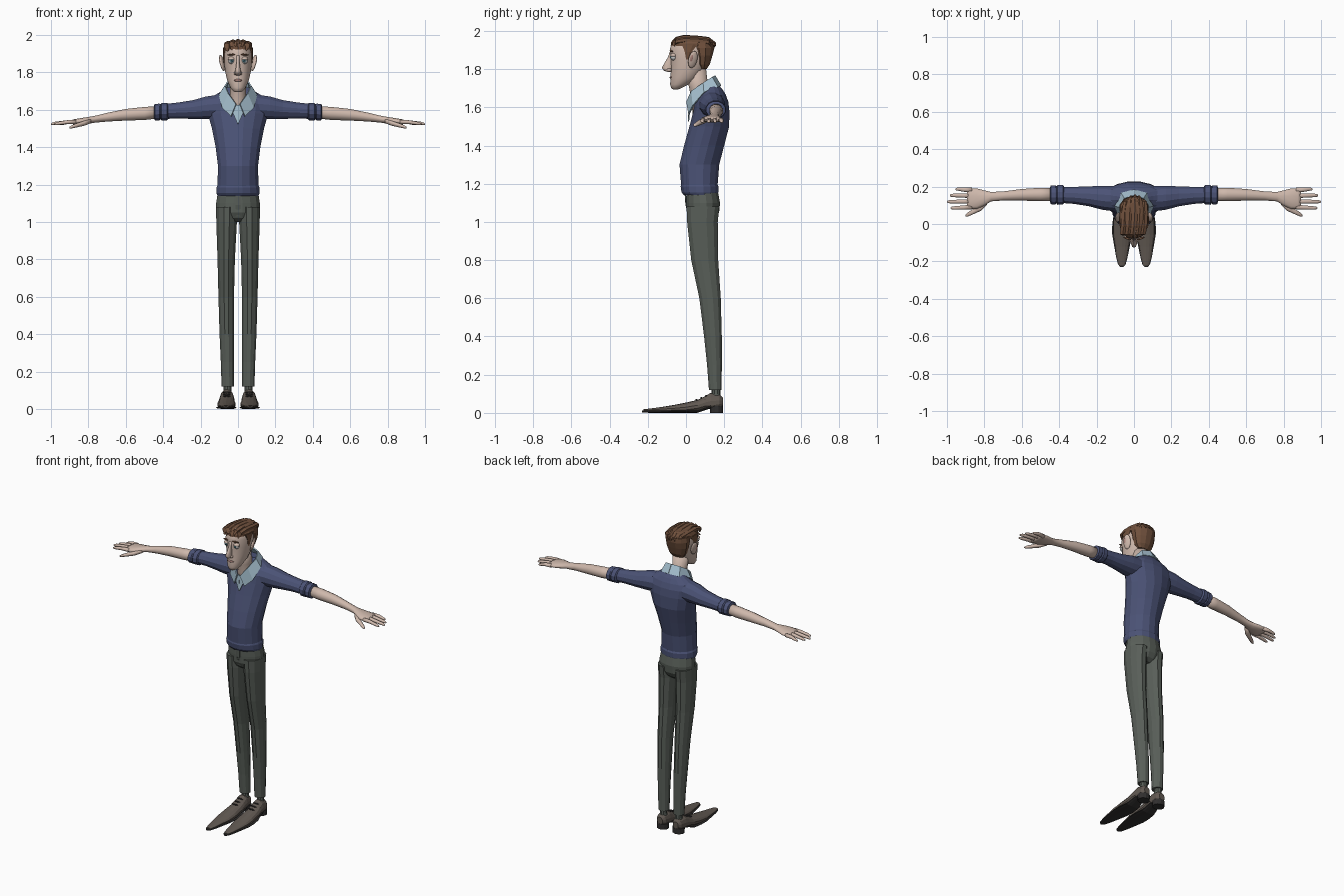
import bpy, bmesh
from math import cos, sin, pi, radians
from mathutils import Vector, Matrix


def material(name, rgb):
    m = bpy.data.materials.new(name)
    m.diffuse_color = (*rgb, 1)
    return m


NAVY = material("navy_wool", (0.07, 0.085, 0.18))
GREY = material("trouser_grey", (0.10, 0.115, 0.10))
SKIN = material("skin", (0.62, 0.48, 0.41))
HAIR = material("brown_hair", (0.16, 0.08, 0.045))
SHIRT = material("pale_blue", (0.38, 0.53, 0.63))
LEATHER = material("leather", (0.12, 0.10, 0.085))
DARK = material("dark", (0.03, 0.028, 0.028))
WHITE = material("eye_white", (0.8, 0.8, 0.8))
IRIS = material("iris", (0.1, 0.3, 0.38))
LIP = material("lip", (0.42, 0.24, 0.21))


def finish(name, bm, mat, mirror=False, smooth=False):
    bmesh.ops.recalc_face_normals(bm, faces=bm.faces)
    me = bpy.data.meshes.new(name)
    for f in bm.faces:
        f.smooth = smooth
    bm.to_mesh(me)
    bm.free()
    ob = bpy.data.objects.new(name, me)
    bpy.context.collection.objects.link(ob)
    me.materials.append(mat)
    if mirror:
        ob.modifiers.new("mirror", "MIRROR").use_mirror_merge = False
    return ob


def loft(name, axis, rings, mat, n=14, mirror=False, smooth=False):
    """Skin ellipses (position, centre1, centre2, radius1, radius2[, floor]) along an axis."""
    bm = bmesh.new()
    loops = []
    for a, c1, c2, r1, r2, *floor in rings:
        loop = []
        for i in range(n):
            t = 2 * pi * (i + 0.5) / n
            u, v = c1 + r1 * cos(t), c2 + r2 * sin(t)
            if floor:
                v = max(v, floor[0])
            loop.append(bm.verts.new({"x": (a, u, v), "y": (u, a, v), "z": (u, v, a)}[axis]))
        loops.append(loop)
    for p, q in zip(loops, loops[1:]):
        for i in range(n):
            j = (i + 1) % n
            bm.faces.new((p[i], p[j], q[j], q[i]))
    bm.faces.new(loops[0])
    bm.faces.new(loops[-1])
    return finish(name, bm, mat, mirror, smooth)


def ball(name, loc, scale, mat, rot=(0, 0, 0), mirror=False):
    bm = bmesh.new()
    bmesh.ops.create_uvsphere(bm, u_segments=14, v_segments=9, radius=1)
    r = Matrix.Rotation(rot[0], 4, "X") @ Matrix.Rotation(rot[1], 4, "Y") @ Matrix.Rotation(rot[2], 4, "Z")
    bm.transform(Matrix.Translation(loc) @ r @ Matrix.Diagonal((*scale, 1)))
    return finish(name, bm, mat, mirror, True)


def strip(name, top, bottom, mat, thick, mirror=True):
    """Sheet between two polylines, given thickness."""
    bm = bmesh.new()
    a = [bm.verts.new(p) for p in top]
    b = [bm.verts.new(p) for p in bottom]
    for i in range(len(a) - 1):
        bm.faces.new((a[i], a[i + 1], b[i + 1], b[i]))
    ob = finish(name, bm, mat, mirror)
    s = ob.modifiers.new("thickness", "SOLIDIFY")
    s.thickness, s.offset = thick, 0
    return ob


# Sweater body with hem band
loft("sweater_body", "z", [
    (1.19, 0, .070, .112, .097), (1.30, 0, .070, .109, .106), (1.40, 0, .095, .122, .107),
    (1.50, 0, .122, .142, .106), (1.58, 0, .133, .165, .096), (1.63, 0, .135, .172, .088),
    (1.665, 0, .138, .150, .072), (1.69, 0, .140, .105, .055), (1.72, 0, .135, .06, .035)], NAVY, 16)
loft("sweater_hem", "z", [
    (1.14, 0, .076, .112, .090), (1.155, 0, .073, .118, .098), (1.185, 0, .071, .117, .101),
    (1.197, 0, .070, .111, .096)], NAVY, 16)

# Sleeves and rolled cuffs
loft("sleeve", "x", [
    (.10, .135, 1.615, .070, .068), (.17, .140, 1.610, .066, .063), (.24, .148, 1.601, .055, .052),
    (.32, .153, 1.596, .047, .044), (.40, .156, 1.590, .044, .041)], NAVY, 12, True)
loft("sleeve_cuff", "x", [
    (.372, .156, 1.590, .043, .040), (.380, .156, 1.590, .054, .048), (.408, .156, 1.589, .055, .048),
    (.414, .156, 1.589, .048, .042), (.420, .156, 1.588, .053, .046), (.445, .156, 1.587, .052, .045),
    (.450, .156, 1.587, .036, .033)], NAVY, 12, True)

# Shirt front and folded collar
strip("shirt_front", [(0, .012, 1.525), (0, .016, 1.58), (0, .018, 1.625)],
      [(.002, .013, 1.525), (.026, .019, 1.58), (.055, .028, 1.635)], SHIRT, .006)
strip("shirt_collar",
      [(0, .150, 1.765), (.05, .135, 1.757), (.068, .090, 1.727), (.050, .030, 1.685), (.010, .005, 1.63)],
      [(0, .182, 1.712), (.066, .165, 1.705), (.100, .095, 1.678), (.083, .038, 1.61), (.036, .016, 1.565)],
      SHIRT, .008)

# Trousers
loft("trouser_seat", "z", [
    (1.17, 0, .083, .108, .083), (1.10, 0, .090, .119, .090), (1.05, 0, .089, .118, .086),
    (1.02, 0, .088, .105, .070), (1.00, 0, .088, .06, .045)], GREY, 16)
loft("trouser_leg", "z", [
    (1.08, .061, .089, .058, .089), (1.0, .061, .086, .057, .083), (.80, .063, .098, .048, .073),
    (.60, .063, .126, .043, .058), (.40, .060, .141, .040, .048), (.25, .057, .149, .036, .040),
    (.12, .055, .153, .034, .034)], GREY, 12, True)
strip("trouser_fly", [(0, -.004, 1.14), (0, .000, 1.09), (0, .016, 1.03)],
      [(.012, -.002, 1.14), (.014, .001, 1.09), (.012, .017, 1.03)], GREY, .006)

# Socks and pointed shoes
loft("sock", "z", [(.06, .056, .155, .025, .027), (.10, .056, .157, .023, .023), (.15, .056, .157, .023, .023)],
     GREY, 10, True)
loft("shoe_upper", "y", [
    (.193, .058, .055, .020, .025, .03), (.175, .058, .055, .034, .042, .03), (.13, .059, .050, .039, .055, .03),
    (.10, .060, .045, .041, .043, .025), (.06, .061, .032, .045, .036, .012), (.0, .062, .023, .050, .031, .01),
    (-.06, .063, .019, .049, .023, .01), (-.12, .064, .017, .038, .015, .01), (-.18, .065, .014, .027, .010, .008),
    (-.222, .065, .013, .015, .006, .008)], LEATHER, 14, True)
loft("shoe_sole", "y", [
    (.13, .059, .030, .037, .007), (.10, .060, .022, .040, .008), (.06, .061, .007, .048, .007),
    (.0, .062, .007, .056, .007), (-.05, .063, .007, .056, .007), (-.12, .064, .007, .043, .007),
    (-.18, .065, .007, .031, .007), (-.216, .065, .007, .021, .006), (-.23, .065, .007, .009, .005)],
    DARK, 12, True)
loft("shoe_heel", "z", [(0, .058, .160, .038, .035), (.036, .058, .160, .039, .036)], DARK, 12, True)
for k in range(3):
    y, z = .105 - .025 * k, .089 - .010 * k
    ball("shoe_lace_%d" % k, (.060, y, z), (.022, .005, .005), DARK, mirror=True)

# Forearm, palm, fingers and thumb
loft("forearm", "x", [
    (.43, .157, 1.586, .036, .034), (.50, .158, 1.580, .037, .036), (.60, .156, 1.573, .032, .032),
    (.70, .150, 1.560, .025, .024), (.765, .146, 1.549, .026, .019), (.80, .139, 1.543, .042, .019),
    (.84, .135, 1.538, .057, .018), (.875, .135, 1.535, .058, .015), (.892, .135, 1.534, .052, .010)],
    SKIN, 12, True, True)
for k, (y, tip) in enumerate([(.181, .955), (.151, .985), (.121, 1.0), (.091, .98)]):
    dy = (y - .136) * .12
    loft("finger_%d" % k, "x", [
        (.865, y, 1.535, .014, .012), (.91, y + dy / 2, 1.534, .012, .011),
        (tip - .02, y + dy, 1.527, .010, .009), (tip - .004, y + dy, 1.524, .007, .006),
        (tip, y + dy, 1.523, .003, .003)], SKIN, 8, True, True)
loft("thumb", "x", [
    (.785, .118, 1.540, .016, .012), (.82, .088, 1.528, .020, .014), (.86, .066, 1.517, .015, .012),
    (.89, .050, 1.508, .012, .009), (.902, .044, 1.504, .005, .004)], SKIN, 8, True, True)

# Neck and head
loft("neck", "z", [(1.56, 0, .085, .05, .05), (1.64, 0, .078, .046, .050), (1.70, 0, .067, .044, .050),
                   (1.80, 0, .050, .050, .055)], SKIN, 14, smooth=True)
loft("head", "z", [
    (1.694, 0, -.054, .014, .014), (1.700, 0, -.051, .027, .026), (1.72, 0, -.034, .042, .049),
    (1.755, 0, -.006, .058, .075), (1.80, 0, .010, .069, .089), (1.85, 0, .020, .075, .100),
    (1.90, 0, .022, .077, .107), (1.94, 0, .024, .069, .098), (1.965, 0, .025, .045, .07)],
    SKIN, 18, smooth=True)
loft("nose", "z", [
    (1.784, 0, -.080, .012, .010), (1.791, 0, -.092, .018, .022), (1.806, 0, -.099, .016, .028),
    (1.83, 0, -.090, .011, .024), (1.865, 0, -.080, .008, .013), (1.89, 0, -.078, .010, .008)],
    SKIN, 10, smooth=True)
ball("chin", (0, -.062, 1.717), (.022, .020, .018), SKIN)
ball("nostril_wing", (.014, -.088, 1.795), (.009, .013, .009), SKIN, mirror=True)
ball("lips", (0, -.076, 1.757), (.023, .010, .007), LIP)
ball("ear", (.085, .036, 1.850), (.010, .025, .046), SKIN, (radians(-12), radians(12), radians(22)), True)
ball("ear_hollow", (.092, .030, 1.855), (.007, .012, .026), LIP, (radians(-12), radians(12), radians(22)), True)

# Eyes and brows
ball("eye", (.034, -.064, 1.862), (.019, .016, .017), WHITE, mirror=True)
ball("eye_iris", (.033, -.077, 1.862), (.009, .005, .009), IRIS, mirror=True)
ball("eye_pupil", (.033, -.081, 1.862), (.004, .003, .004), DARK, mirror=True)
ball("upper_lid", (.034, -.064, 1.872), (.021, .018, .012), SKIN, mirror=True)
ball("eyebrow", (.036, -.077, 1.894), (.022, .006, .005), HAIR, (0, radians(6), radians(18)), True)

# Hair: crown, nape, sideburns and swept-back locks
loft("hair_crown", "z", [
    (1.922, 0, .032, .078, .112), (1.935, 0, .034, .079, .113), (1.952, 0, .036, .070, .104),
    (1.968, 0, .040, .045, .075)], HAIR, 14)
loft("hair_back", "z", [
    (1.80, 0, .090, .045, .018), (1.825, 0, .086, .062, .040), (1.87, 0, .088, .076, .052),
    (1.91, 0, .085, .080, .066), (1.94, 0, .080, .076, .070)], HAIR, 12)
loft("sideburn", "z", [(1.85, .073, .006, .005, .006), (1.89, .073, .012, .008, .020),
                       (1.93, .070, .020, .010, .045)], HAIR, 8, True)
for k in range(5):
    x = -.054 + .027 * k
    h = 1.962 - 3.5 * x * x
    back = .158 - 8 * x * x
    loft("hair_lock_%d" % k, "y", [
        (-.078 + 6 * x * x, x * .9 - .008, h - .030, .008, .010), (-.055, x - .006, h - .008, .017, .014),
        (-.01, x, h, .019, .017), (.06, x + .004, h - .002, .019, .015),
        (.12, x * .9 + .006, h - .010, .017, .016), (back, x * .8 + .006, h - .034, .006, .010)], HAIR, 6)
